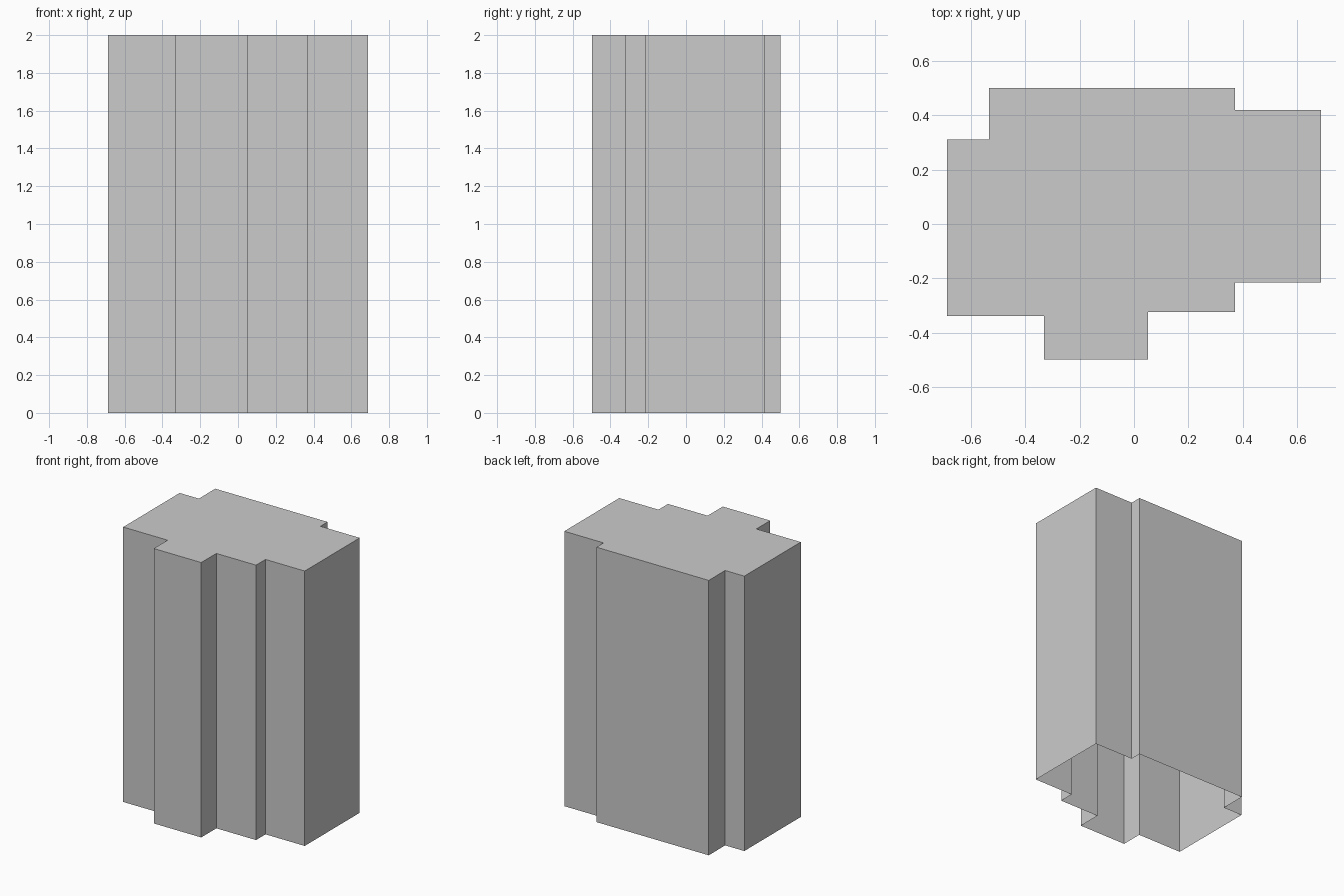
import bpy
import bmesh

if "Cube" in bpy.data.objects:
    bpy.data.objects.remove(bpy.data.objects["Cube"])

HEIGHT = 2.0

# Stepped floor plan, counter-clockwise seen from above
PLAN = [
    (-0.687, -0.338), (-0.33, -0.338), (-0.33, -0.497), (0.052, -0.497),
    (0.052, -0.323), (0.371, -0.323), (0.371, -0.214), (0.687, -0.214),
    (0.687, 0.418), (0.371, 0.418), (0.371, 0.5), (-0.533, 0.5),
    (-0.533, 0.311), (-0.687, 0.311),
]


def make_object(name, bm):
    mesh = bpy.data.meshes.new(name)
    bm.to_mesh(mesh)
    bm.free()
    obj = bpy.data.objects.new(name, mesh)
    bpy.context.collection.objects.link(obj)
    return obj


# Tower shell: walls and flat roof, open underneath
bm = bmesh.new()
low = [bm.verts.new((x, y, 0)) for x, y in PLAN]
high = [bm.verts.new((x, y, HEIGHT)) for x, y in PLAN]
for i in range(len(PLAN)):
    j = (i + 1) % len(PLAN)
    bm.faces.new((low[i], low[j], high[j], high[i]))
bm.faces.new(high)
make_object("tower_block", bm)
